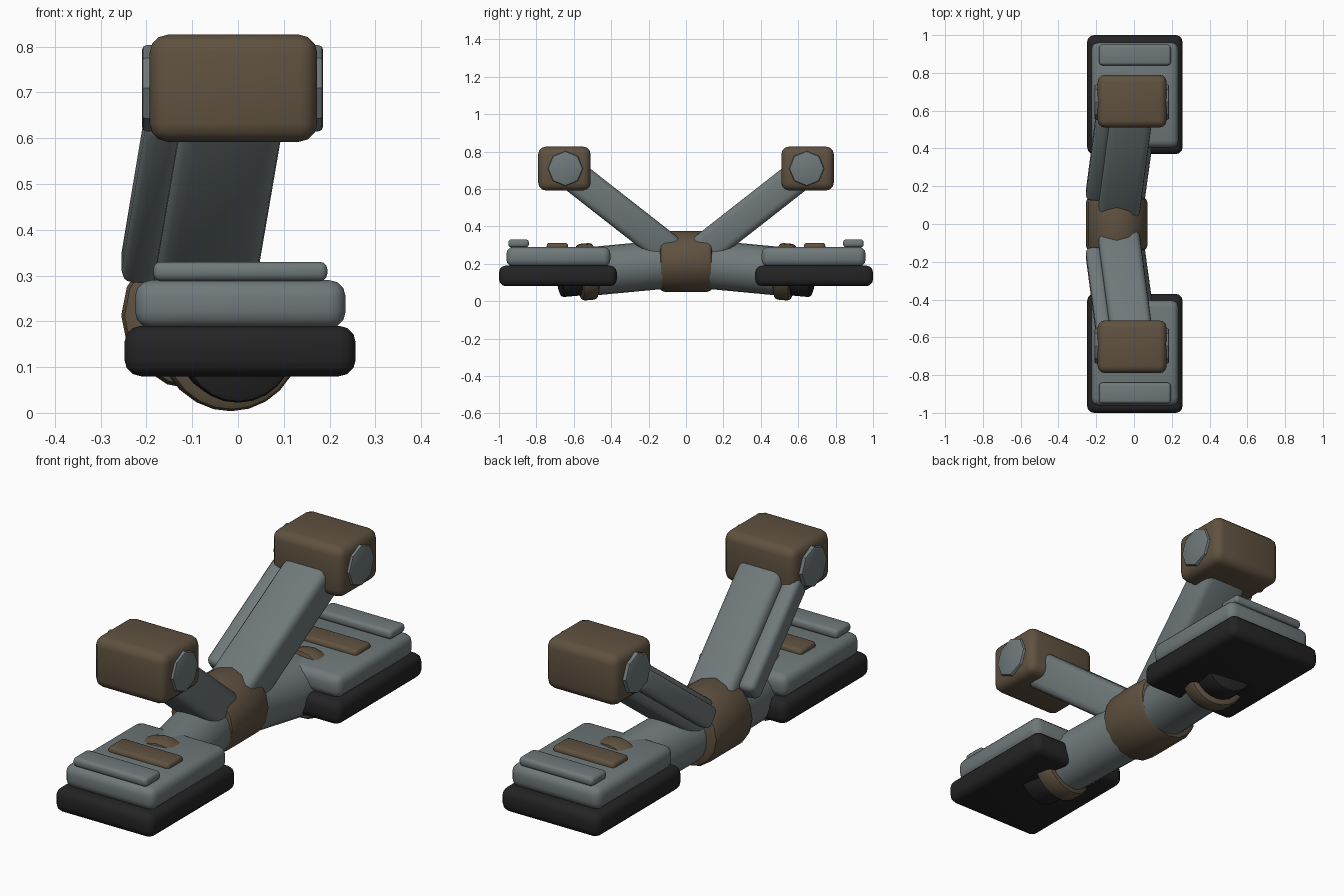
import bpy, bmesh, math
from mathutils import Matrix, Vector

if "Cube" in bpy.data.objects:
    bpy.data.objects.remove(bpy.data.objects["Cube"])


def material(name, rgb):
    m = bpy.data.materials.new(name)
    m.diffuse_color = (*rgb, 1)
    m.use_nodes = True
    m.node_tree.nodes["Principled BSDF"].inputs["Base Color"].default_value = m.diffuse_color
    return m


GREY = material("steel_grey", (0.160, 0.190, 0.195))
BROWN = material("dark_brown", (0.115, 0.083, 0.051))
BLACK = material("rubber_black", (0.017, 0.017, 0.018))


def frame(a, b):
    """Matrix at the middle of a-b with local Y along a-b and X kept level."""
    a, b = Vector(a), Vector(b)
    y = (b - a).normalized()
    z = Vector((1, 0, 0)).cross(y).normalized()
    x = y.cross(z)
    m = Matrix((x, y, z)).transposed().to_4x4()
    m.translation = (a + b) / 2
    return m, (b - a).length


def finish(name, bm, mat, mirror):
    me = bpy.data.meshes.new(name)
    bmesh.ops.recalc_face_normals(bm, faces=bm.faces)
    bm.to_mesh(me)
    bm.free()
    ob = bpy.data.objects.new(name, me)
    bpy.context.collection.objects.link(ob)
    me.materials.append(mat)
    bpy.ops.object.select_all(action='DESELECT')
    ob.select_set(True)
    bpy.context.view_layer.objects.active = ob
    bpy.ops.object.shade_smooth_by_angle(angle=math.radians(40))
    if mirror:
        mod = ob.modifiers.new("mirror", 'MIRROR')
        mod.use_axis = (False, True, False)


def bevel_sharp(bm, width, segs):
    edges = [e for e in bm.edges if e.calc_face_angle(0) > math.radians(50)]
    bmesh.ops.bevel(bm, geom=edges, offset=width, segments=segs,
                    profile=0.5, affect='EDGES', clamp_overlap=True)


def rounded_box(name, mat, size, bevel, matrix, segs=3):
    bm = bmesh.new()
    bmesh.ops.create_cube(bm, size=1)
    bmesh.ops.scale(bm, vec=size, verts=bm.verts)
    bevel_sharp(bm, bevel, segs)
    bm.transform(matrix)
    finish(name, bm, mat, True)


def block(name, mat, xr, yr, zr, bevel):
    size = [r[1] - r[0] for r in (xr, yr, zr)]
    mid = [(r[1] + r[0]) / 2 for r in (xr, yr, zr)]
    rounded_box(name, mat, size, bevel, Matrix.Translation(mid))


def beam(name, mat, a, b, width, thick, bevel):
    m, length = frame(a, b)
    rounded_box(name, mat, (width, length, thick), bevel, m)


def drum(name, mat, a, b, radius, sides, bevel, mirror=True, axis_x=False):
    bm = bmesh.new()
    if axis_x:
        length = (Vector(b) - Vector(a)).length
        m = Matrix.Translation((Vector(a) + Vector(b)) / 2) @ Matrix.Rotation(math.pi / 2, 4, 'Y')
    else:
        m, length = frame(a, b)
        m = m @ Matrix.Rotation(math.pi / 2, 4, 'X')
    bmesh.ops.create_cone(bm, cap_ends=True, segments=sides, radius1=radius,
                          radius2=radius, depth=length)
    if bevel:
        bevel_sharp(bm, bevel, 2)
    bm.transform(m)
    finish(name, bm, mat, mirror)


# Leg axis runs from the central hub down to the foot
HIP, ANKLE = Vector((-0.092, 0, 0.207)), Vector((0, 0.66, 0.145))


def leg_point(t):
    return HIP.lerp(ANKLE, t)


# Central hub and legs
drum("hub", BROWN, (-0.092, -0.14, 0.213), (-0.092, 0.14, 0.213), 0.163, 16, 0.025, mirror=False)
drum("leg", GREY, leg_point(0.02), leg_point(0.82), 0.130, 24, 0)
drum("ankle_ring", BROWN, leg_point(0.735), leg_point(0.87), 0.152, 24, 0.02)
drum("ankle_joint", BLACK, leg_point(0.84), leg_point(1.03), 0.123, 24, 0.015)

# Feet
block("sole", BLACK, (-0.248, 0.257), (0.37, 1.0), (0.08, 0.19), 0.036)
block("foot_top", GREY, (-0.225, 0.235), (0.405, 0.96), (0.185, 0.29), 0.036)
block("toe_bar", GREY, (-0.185, 0.195), (0.84, 0.95), (0.288, 0.33), 0.016)
block("instep_plate", BROWN, (-0.15, 0.165), (0.63, 0.745), (0.275, 0.312), 0.016)

# Arms rising from the hub, each with a slimmer side rail
beam("arm", GREY, (-0.085, 0.06, 0.247), (-0.01, 0.62, 0.685), 0.222, 0.17, 0.035)
beam("arm_rail", GREY, (-0.217, 0.145, 0.313), (-0.160, 0.58, 0.655), 0.08, 0.10, 0.025)

# Head blocks with octagonal side caps
block("head_block", BROWN, (-0.193, 0.173), (0.51, 0.79), (0.592, 0.826), 0.04)
drum("side_caps", GREY, (-0.21, 0.645, 0.709), (0.186, 0.645, 0.709), 0.094, 8, 0.01, axis_x=True)
